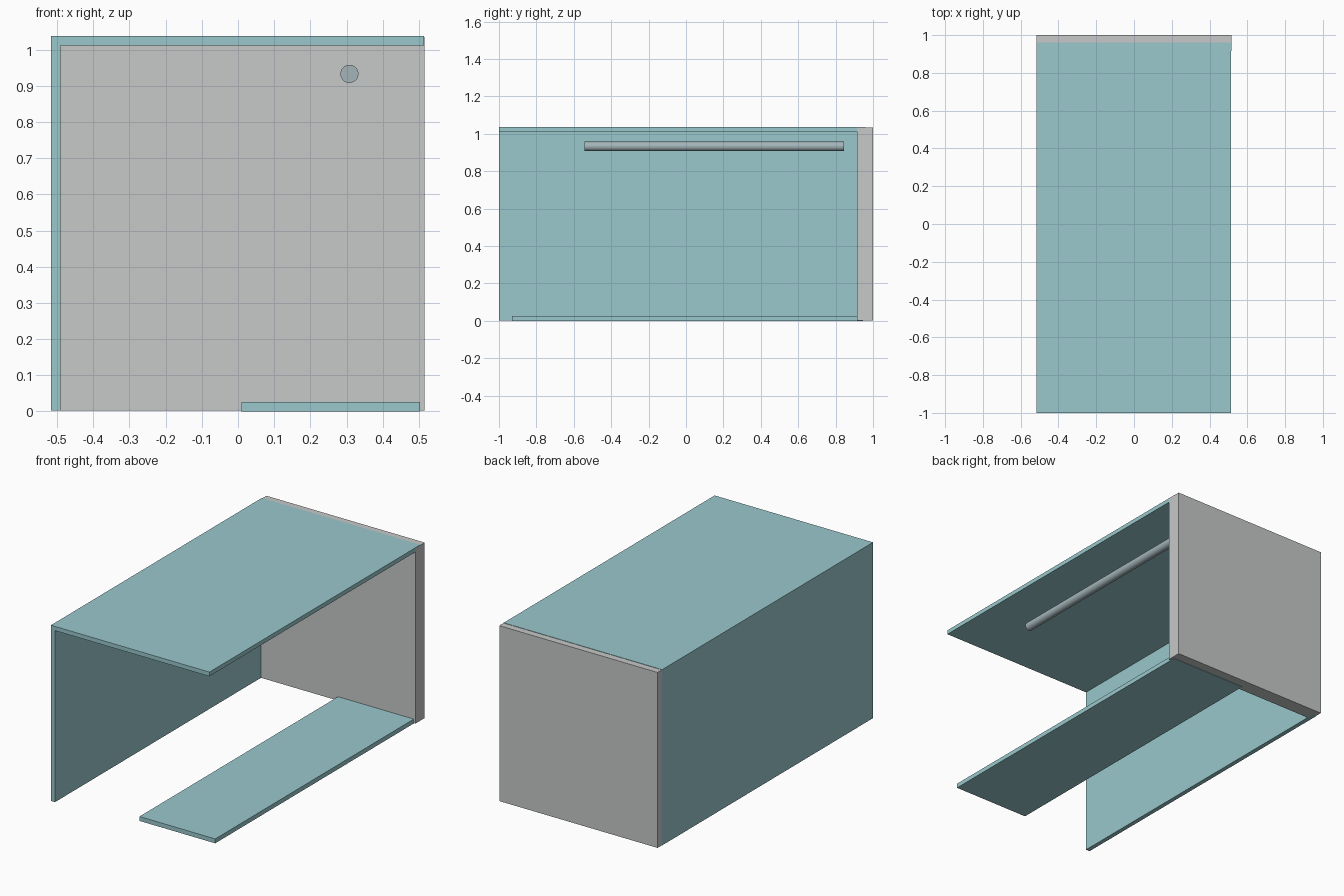
import bpy, bmesh, math

if "Cube" in bpy.data.objects:
    bpy.data.objects.remove(bpy.data.objects["Cube"])


def material(name, rgb):
    m = bpy.data.materials.new(name)
    m.diffuse_color = (*rgb, 1)
    m.use_nodes = True
    m.node_tree.nodes["Principled BSDF"].inputs["Base Color"].default_value = m.diffuse_color
    return m


teal = material("pale teal", (0.32, 0.58, 0.61))
grey = material("light grey", (0.57, 0.58, 0.58))
steel = material("steel grey", (0.37, 0.46, 0.48))


def extrude_y(name, profile, y0, y1, mat):
    """Extrude an (x, z) outline along y."""
    bm = bmesh.new()
    face = bm.faces.new([bm.verts.new((x, y0, z)) for x, z in profile])
    out = bmesh.ops.extrude_face_region(bm, geom=[face])
    for v in out["geom"]:
        if isinstance(v, bmesh.types.BMVert):
            v.co.y = y1
    bmesh.ops.recalc_face_normals(bm, faces=bm.faces[:])
    me = bpy.data.meshes.new(name)
    bm.to_mesh(me)
    bm.free()
    me.materials.append(mat)
    ob = bpy.data.objects.new(name, me)
    bpy.context.collection.objects.link(ob)
    return ob


def rect(x0, x1, z0, z1):
    return [(x0, z0), (x1, z0), (x1, z1), (x0, z1)]


# Roof and left side as one L-shaped shell
extrude_y("roof_and_side_panel",
          [(-0.517, 0.003), (-0.491, 0.003), (-0.491, 1.012),
           (0.514, 1.012), (0.514, 1.037), (-0.517, 1.037)],
          -1.0, 0.96, teal)

# Thick back wall
extrude_y("back_wall", rect(-0.515, 0.515, 0.003, 1.035), 0.915, 1.0, grey)

# Floor strip along the right side
extrude_y("floor_strip", rect(0.01, 0.503, 0.0, 0.026), -0.93, 0.945, teal)

# Hanging rod
bpy.ops.mesh.primitive_cylinder_add(vertices=40, radius=0.025, depth=1.387,
                                    location=(0.308, 0.152, 0.933),
                                    rotation=(math.pi / 2, 0, 0))
rod = bpy.context.object
rod.name = "hanging_rod"
rod.data.materials.append(steel)
bpy.ops.object.shade_smooth_by_angle(angle=math.radians(35))
